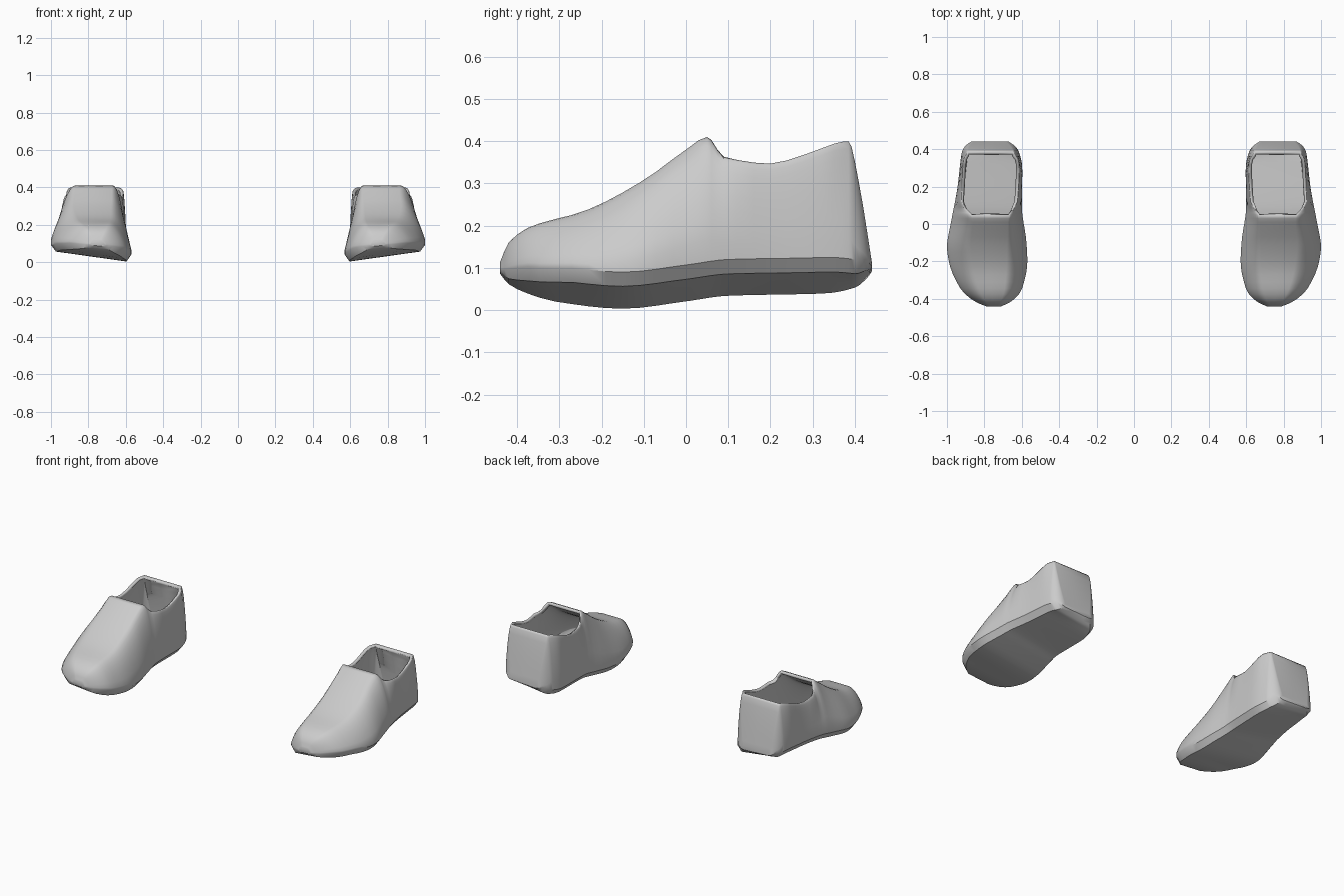
import bpy, bmesh, math

if "Cube" in bpy.data.objects:
    bpy.data.objects.remove(bpy.data.objects["Cube"], do_unlink=True)

grey = bpy.data.materials.new("plain grey")
grey.use_nodes = True
COLOUR = (0.6, 0.6, 0.6, 1)
grey.diffuse_color = COLOUR
grey.node_tree.nodes["Principled BSDF"].inputs["Base Color"].default_value = COLOUR


def curve(points):
    """Smooth monotone curve through (y, value) points, as a function of y."""
    ys, vs = zip(*points)
    slopes = [(vs[i + 1] - vs[i]) / (ys[i + 1] - ys[i]) for i in range(len(ys) - 1)]
    tangents = [slopes[0]]
    for a, b in zip(slopes, slopes[1:]):
        tangents.append(2 * a * b / (a + b) if a * b > 0 else 0)
    tangents.append(slopes[-1])

    def value(y):
        i = max(k for k in range(len(slopes)) if k == 0 or ys[k] <= y)
        w = ys[i + 1] - ys[i]
        t = (y - ys[i]) / w
        return ((1 + 2 * t) * (1 - t) ** 2 * vs[i] + t * (1 - t) ** 2 * w * tangents[i]
                + t * t * (3 - 2 * t) * vs[i + 1] - t * t * (1 - t) * w * tangents[i + 1])
    return value


# Outline, sole and instep curves running from toe to heel
inner_edge = curve([(-.44, .71), (-.42, .665), (-.4, .638), (-.35, .6), (-.2, .57), (-.1, .575),
                    (.1, .6), (.3, .597), (.385, .615), (.42, .64), (.44, .67)])
outer_edge = curve([(-.44, .79), (-.42, .84), (-.4, .872), (-.35, .925), (-.2, .99), (-.12, 1),
                    (0, .98), (.2, .943), (.385, .92), (.42, .9), (.44, .87)])
sole_low = curve([(-.44, .085), (-.42, .06), (-.38, .038), (-.3, .015), (-.15, 0), (0, .017),
                  (.1, .03), (.33, .035), (.4, .05), (.43, .075), (.44, .09)])
sole_tilt = curve([(-.44, .005), (-.38, .035), (-.25, .06), (.33, .06), (.42, .03), (.44, .01)])
top_line = curve([(-.44, .115), (-.42, .16), (-.37, .197), (-.24, .235), (-.1, .308), (0, .38),
                  (.05, .41), (.09, .363), (.2, .347), (.28, .368), (.385, .4), (.41, .3),
                  (.43, .18), (.44, .115)])
inner_lean = curve([(-.44, .3), (0, .22), (.05, .19), (.12, .07), (.34, .05), (.385, .1), (.44, .08)])
outer_lean = curve([(-.44, .3), (0, .3), (.05, .27), (.12, .1), (.34, .05), (.385, .1), (.44, .08)])

FRONT, BACK = .05, .385          # ends of the foot opening
stations = [-.44, -.437, -.43, -.42, -.4, -.375, -.345]
stations += [-.31 + .04 * i for i in range(9)]
stations += [.03, FRONT, .06, .075, .09, .12, .16, .2, .24, .28, .32, .35, .37, BACK,
             .392, .4, .41, .42, .43, .436, .44]
STEPS = 8


def half_section(y, lean):
    """One side of the section: (fraction across, height above sole, 0 to 1)."""
    height = top_line(y) - sole_low(y) - sole_tilt(y)
    bevel = min(.03 / height, .25)
    tuck = min(.025 / (outer_edge(y) - inner_edge(y)), .1)
    points = [(.28, 0), (tuck, 0), (0, bevel)]
    start = max(bevel + .08, .25)
    for i in range(STEPS + 1):
        a = math.pi / 2 * i / STEPS
        points.append((lean * (.6 * (1 - math.cos(a)) + .4 * math.sin(a)),
                       start + (1 - start) * math.sin(a)))
    return points


def section(y):
    left, right = half_section(y, inner_lean(y)), half_section(y, outer_lean(y))
    loop = left + [(.5, 1)] + [(1 - u, v) for u, v in reversed(right)]
    result = []
    for u, v in loop:
        base = sole_low(y) + sole_tilt(y) * u
        x = inner_edge(y) + (outer_edge(y) - inner_edge(y)) * u
        result.append((x, y, base + (top_line(y) - base) * v))
    return result


def build_shoe(name, side):
    bm = bmesh.new()
    rings = [[bm.verts.new((side * x, y, z)) for x, y, z in section(y)] for y in stations]
    count = len(rings[0])
    lid = (count // 2 - 1, count // 2)       # strips spanning the top
    for k in range(len(rings) - 1):
        open_here = stations[k] >= FRONT and stations[k + 1] <= BACK
        for i in range(count):
            if open_here and i in lid:
                continue
            j = (i + 1) % count
            bm.faces.new((rings[k][i], rings[k][j], rings[k + 1][j], rings[k + 1][i]))
    bm.faces.new(rings[0])
    bm.faces.new(rings[-1])
    bmesh.ops.recalc_face_normals(bm, faces=bm.faces)
    # Face the sole downward so that the wall thickness grows inward
    sole = min(bm.faces, key=lambda f: f.calc_center_median().z)
    if sole.normal.z > 0:
        bmesh.ops.reverse_faces(bm, faces=bm.faces)
    mesh = bpy.data.meshes.new(name)
    bm.to_mesh(mesh)
    bm.free()
    mesh.materials.append(grey)
    shoe = bpy.data.objects.new(name, mesh)
    bpy.context.collection.objects.link(shoe)
    bpy.ops.object.select_all(action="DESELECT")
    shoe.select_set(True)
    bpy.context.view_layer.objects.active = shoe
    bpy.ops.object.shade_smooth_by_angle(angle=math.radians(35))
    wall = shoe.modifiers.new("wall thickness", "SOLIDIFY")
    wall.thickness = .018
    wall.offset = -1
    return shoe


for name, side in (("left_shoe", 1), ("right_shoe", -1)):
    build_shoe(name, side)
